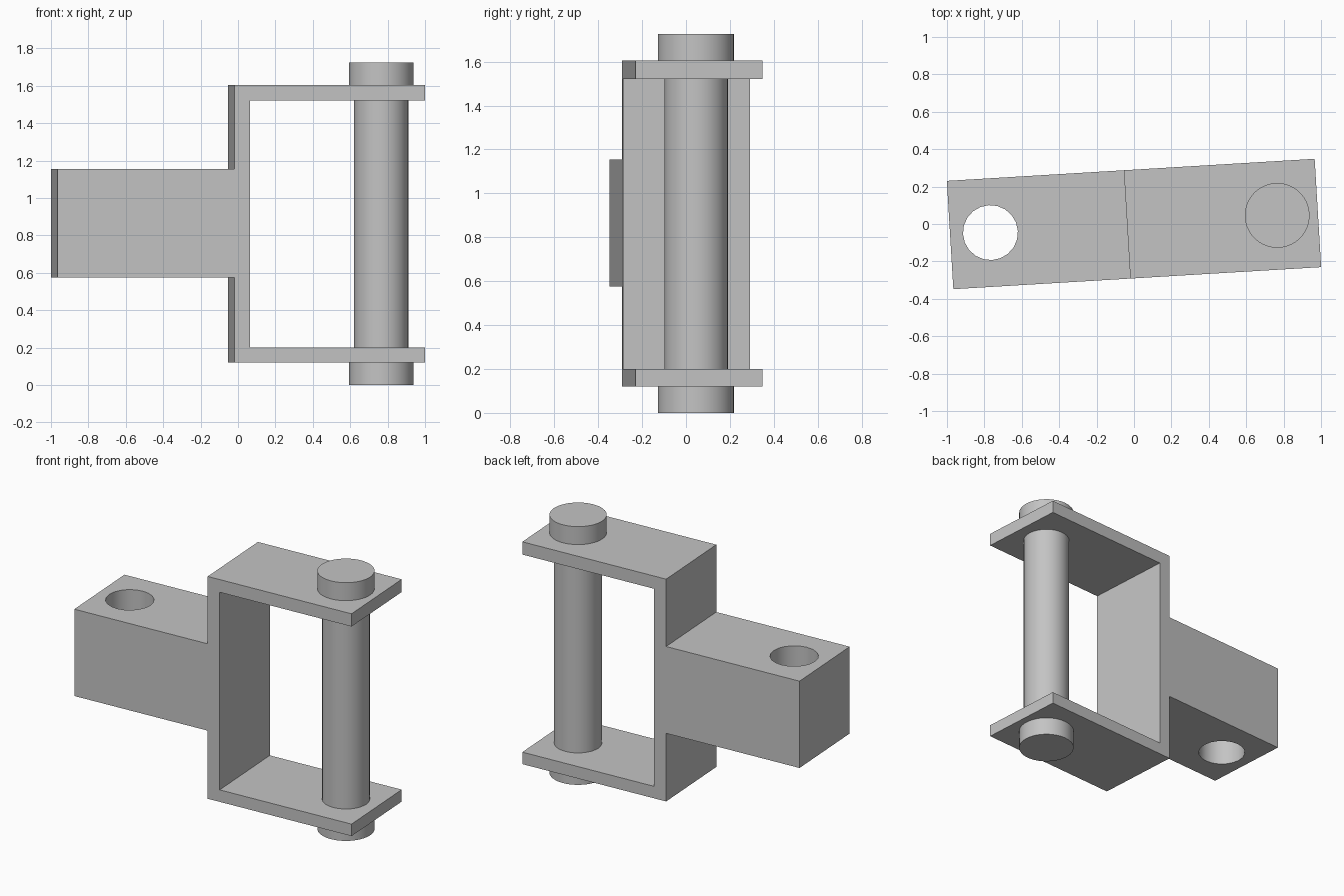
import bpy, bmesh, math
from mathutils import Matrix

cube = bpy.data.objects.get("Cube")
if cube:
    bpy.data.objects.remove(cube, do_unlink=True)

TURN = math.radians(3.43)      # whole assembly is turned slightly about z
HALF_W = 0.29
END = 0.985
PIN_X = 0.767

steel = bpy.data.materials.new("steel_grey")
steel.use_nodes = True
grey = (0.55, 0.55, 0.55, 1)
steel.diffuse_color = grey
steel.node_tree.nodes["Principled BSDF"].inputs["Base Color"].default_value = grey


def finish(name, bm):
    bmesh.ops.recalc_face_normals(bm, faces=bm.faces)
    mesh = bpy.data.meshes.new(name)
    bm.to_mesh(mesh)
    bm.free()
    mesh.materials.append(steel)
    obj = bpy.data.objects.new(name, mesh)
    bpy.context.collection.objects.link(obj)
    obj.rotation_euler.z = TURN
    return obj


def cylinder(name, x, radius, z0, z1, sides):
    bm = bmesh.new()
    bmesh.ops.create_cone(bm, cap_ends=True, segments=sides, radius1=radius,
                          radius2=radius, depth=z1 - z0,
                          matrix=Matrix.Translation((x, 0, (z0 + z1) / 2)))
    return finish(name, bm)


def smooth(obj):
    bpy.ops.object.select_all(action="DESELECT")
    obj.select_set(True)
    bpy.context.view_layer.objects.active = obj
    bpy.ops.object.shade_smooth_by_angle(angle=math.radians(35))


# Bracket: side outline of the block and the fork, extruded across the width
outline = [(-END, 0.575), (-0.037, 0.575), (-0.037, 0.12), (END, 0.12),
           (END, 0.20), (0.048, 0.20), (0.048, 1.52), (END, 1.52),
           (END, 1.605), (-0.037, 1.605), (-0.037, 1.155), (-END, 1.155)]
bm = bmesh.new()
side = bm.faces.new([bm.verts.new((x, -HALF_W, z)) for x, z in outline])
grown = bmesh.ops.extrude_face_region(bm, geom=[side])["geom"]
bmesh.ops.translate(bm, vec=(0, 2 * HALF_W, 0),
                    verts=[v for v in grown if isinstance(v, bmesh.types.BMVert)])
bracket = finish("bracket", bm)

# Vertical hole through the block
cutter = cylinder("hole_cutter", -0.769, 0.147, 0.4, 1.3, 20)
cutter.hide_render = True
cut = bracket.modifiers.new("hole", "BOOLEAN")
cut.operation = "DIFFERENCE"
cut.solver = "EXACT"
cut.object = cutter
bpy.context.view_layer.objects.active = bracket
bpy.ops.object.modifier_apply(modifier=cut.name)
bpy.data.objects.remove(cutter, do_unlink=True)
smooth(bracket)

# Pin between the fork arms, with a head at each end
smooth(cylinder("pin_shaft", PIN_X, 0.145, 0.15, 1.57, 32))
smooth(cylinder("pin_head_bottom", PIN_X, 0.173, 0, 0.12, 48))
smooth(cylinder("pin_head_top", PIN_X, 0.173, 1.605, 1.725, 48))
